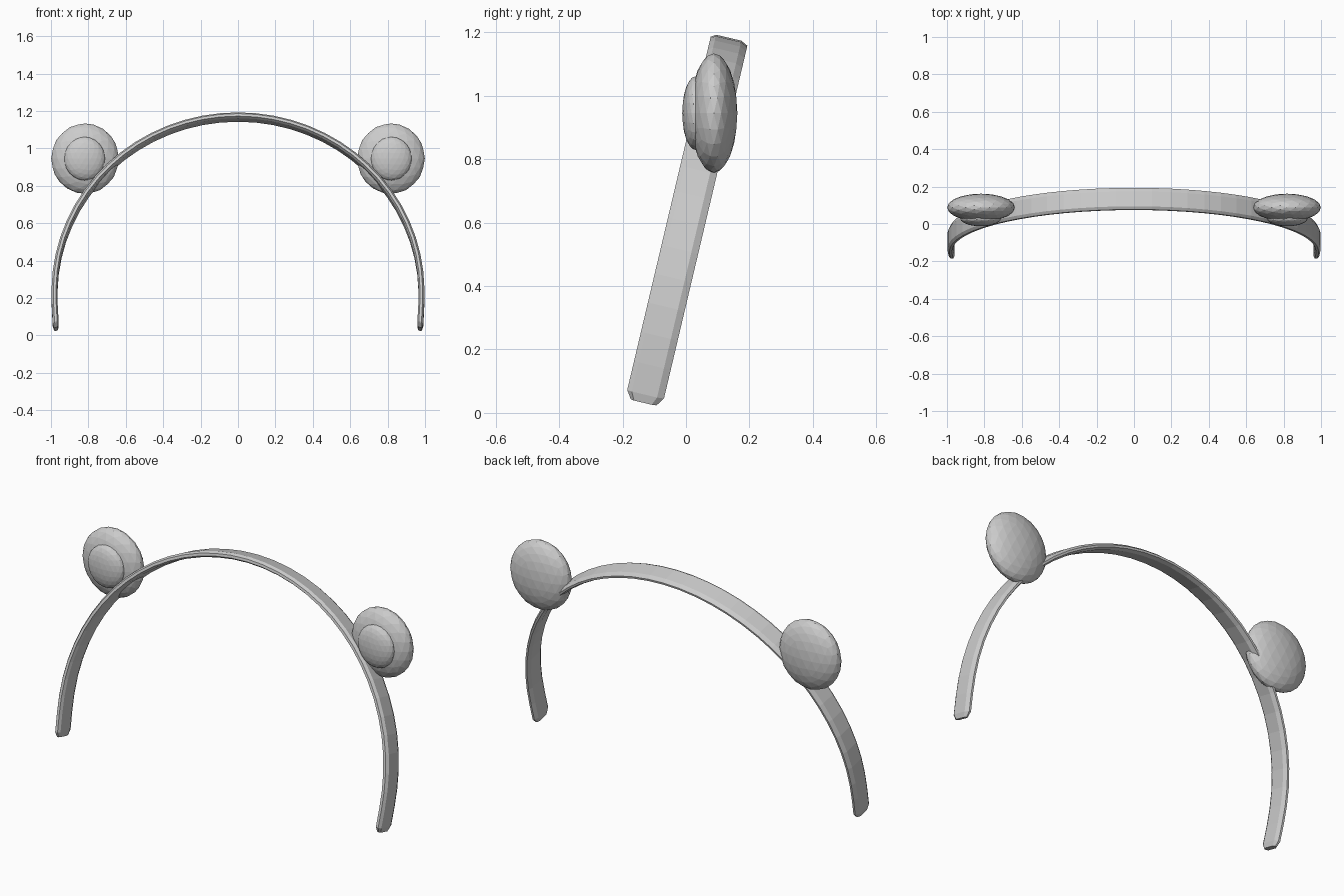
import bpy, bmesh, math
from mathutils import Matrix

cube = bpy.data.objects.get("Cube")
if cube:
    bpy.data.objects.remove(cube)

grey = bpy.data.materials.new("light_grey")
grey.use_nodes = True
COLOUR = (0.6, 0.6, 0.6, 1)
grey.diffuse_color = COLOUR
grey.node_tree.nodes["Principled BSDF"].inputs["Base Color"].default_value = COLOUR


def finish(bm, name):
    bmesh.ops.recalc_face_normals(bm, faces=bm.faces)
    mesh = bpy.data.meshes.new(name)
    bm.to_mesh(mesh)
    bm.free()
    mesh.materials.append(grey)
    obj = bpy.data.objects.new(name, mesh)
    bpy.context.collection.objects.link(obj)
    return obj


# Headband: a bevelled strip swept along an arch, then leaned backwards
TILT = math.radians(13.3)
SEGMENTS = 36
SECTION = [(-0.197, -0.008), (-0.197, 0.006), (-0.182, 0.016), (-0.100, 0.016),
           (-0.078, 0.005), (-0.078, -0.006), (-0.100, -0.016), (-0.182, -0.016)]
MIDDLE = -0.1375


def ring(bm, angle, scale=1.0):
    # below the widest point the arms curve inwards only slightly
    side = 1 if math.cos(angle) > 0 else -1
    low = math.sin(angle) < 0
    reach = 0.981 * (side * (1 - 0.4 * (1 - abs(math.cos(angle)))) if low else math.cos(angle))
    height = 0.2 + 0.966 * math.sin(angle)
    verts = []
    for across, out in SECTION:
        y = MIDDLE + (across - MIDDLE) * scale
        out *= scale
        verts.append(bm.verts.new((reach + out * math.cos(angle), y,
                                   height + out * math.sin(angle))))
    return verts


bm = bmesh.new()
start, end = math.radians(-10.2), math.radians(190.2)
angles = [start + (end - start) * i / SEGMENTS for i in range(SEGMENTS + 1)]
tip = math.radians(1.6)
rings = [ring(bm, start - tip, 0.7)]
rings += [ring(bm, a) for a in angles]
rings.append(ring(bm, end + tip, 0.7))
for a, b in zip(rings, rings[1:]):
    for i in range(len(a)):
        j = (i + 1) % len(a)
        bm.faces.new((a[i], a[j], b[j], b[i]))
bm.faces.new(rings[0])
bm.faces.new(rings[-1])
bmesh.ops.rotate(bm, verts=bm.verts, matrix=Matrix.Rotation(-TILT, 3, "X"))
finish(bm, "headband")


# Round ears: faceted flattened spheres with a smaller dome on the front
def ellipsoid(name, centre, radii):
    bm = bmesh.new()
    bmesh.ops.create_icosphere(bm, subdivisions=3, radius=1)
    bmesh.ops.scale(bm, verts=bm.verts, vec=radii)
    bmesh.ops.translate(bm, verts=bm.verts, vec=centre)
    return finish(bm, name)


for label, side in (("left", 1), ("right", -1)):
    ellipsoid(label + "_ear", (side * 0.818, 0.088, 0.945), (0.181, 0.074, 0.188))
    ellipsoid(label + "_inner_ear", (side * 0.82, 0.030, 0.945), (0.109, 0.042, 0.116))
